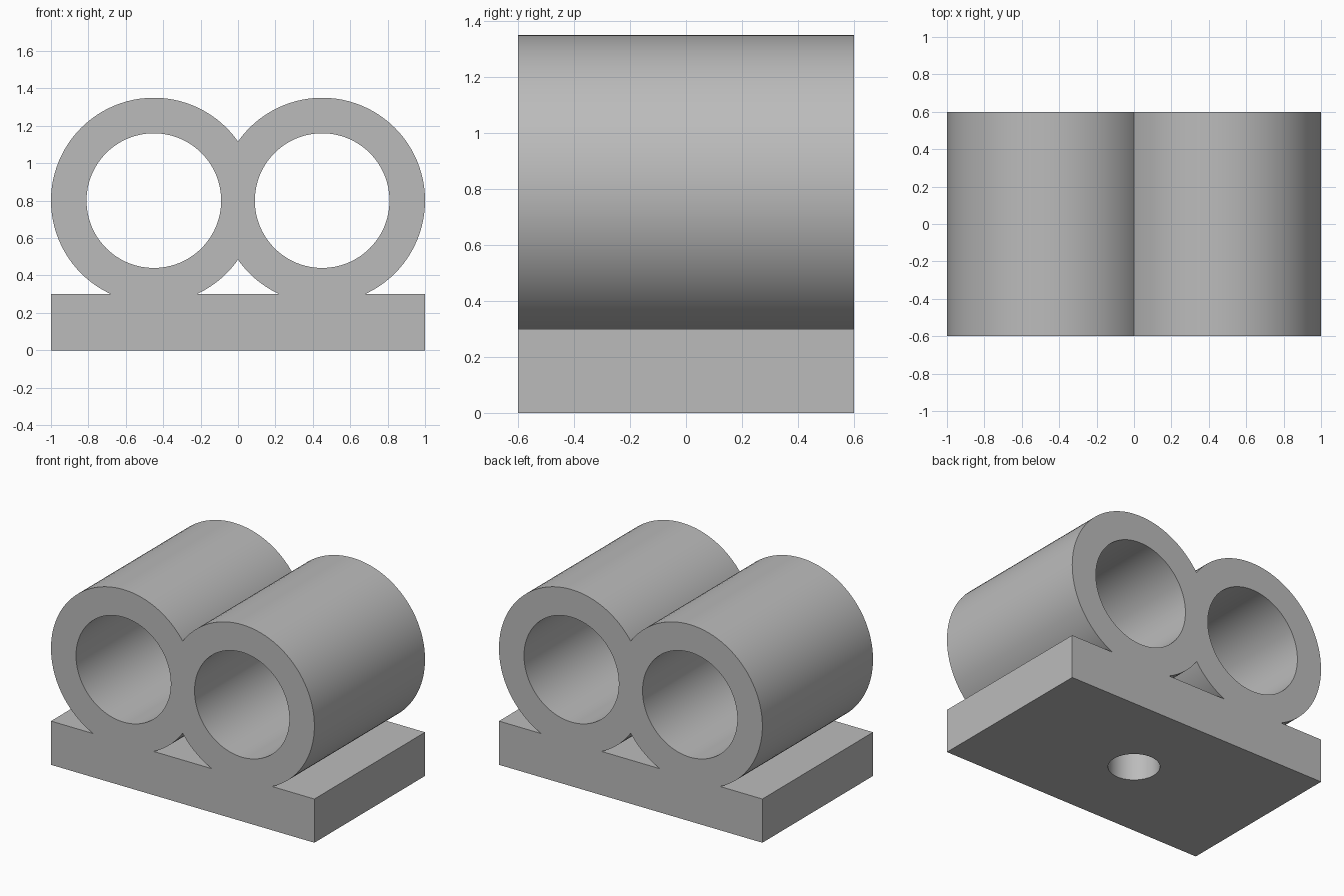
import bpy
import math

if "Cube" in bpy.data.objects:
    bpy.data.objects.remove(bpy.data.objects["Cube"])

DEPTH = 1.2          # length along y
BASE_H = 0.3         # height of the mounting plate
TUBE_X, TUBE_Z = 0.45, 0.8
OUTER_R, BORE_R, HOLE_R = 0.55, 0.36, 0.16

grey = bpy.data.materials.new("plain_grey")
grey.diffuse_color = (0.5, 0.5, 0.5, 1)
grey.use_nodes = True
grey.node_tree.nodes["Principled BSDF"].inputs["Base Color"].default_value = grey.diffuse_color


def cylinder(name, radius, length, location, along_y=True):
    bpy.ops.mesh.primitive_cylinder_add(
        vertices=96, radius=radius, depth=length, location=location,
        rotation=(math.pi / 2 if along_y else 0, 0, 0))
    obj = bpy.context.object
    obj.name = name
    obj.data.materials.append(grey)
    return obj


def combine(target, tool, operation):
    mod = target.modifiers.new(operation.lower(), 'BOOLEAN')
    mod.operation = operation
    mod.solver = 'EXACT'
    mod.object = tool
    bpy.context.view_layer.objects.active = target
    bpy.ops.object.modifier_apply(modifier=mod.name)
    bpy.data.objects.remove(tool, do_unlink=True)


# Flat mounting plate
bpy.ops.mesh.primitive_cube_add(size=1, location=(0, 0, BASE_H / 2))
clamp = bpy.context.object
clamp.name = "double_tube_clamp"
clamp.scale = (2, DEPTH, BASE_H)
bpy.ops.object.transform_apply(location=True, rotation=True, scale=True)
clamp.data.materials.append(grey)

# Screw hole through the plate, opening between the tubes
combine(clamp, cylinder("screw_hole", HOLE_R, 0.8, (0, 0, 0), False), 'DIFFERENCE')

# Two merged tubes, then their bores
for side in (-1, 1):
    combine(clamp, cylinder("tube", OUTER_R, DEPTH, (side * TUBE_X, 0, TUBE_Z)), 'UNION')
for side in (-1, 1):
    combine(clamp, cylinder("bore", BORE_R, DEPTH + 0.2, (side * TUBE_X, 0, TUBE_Z)), 'DIFFERENCE')

# Smooth round walls, crisp edges
bpy.ops.object.select_all(action='DESELECT')
clamp.select_set(True)
bpy.context.view_layer.objects.active = clamp
bpy.ops.object.shade_smooth_by_angle(angle=math.radians(30))
